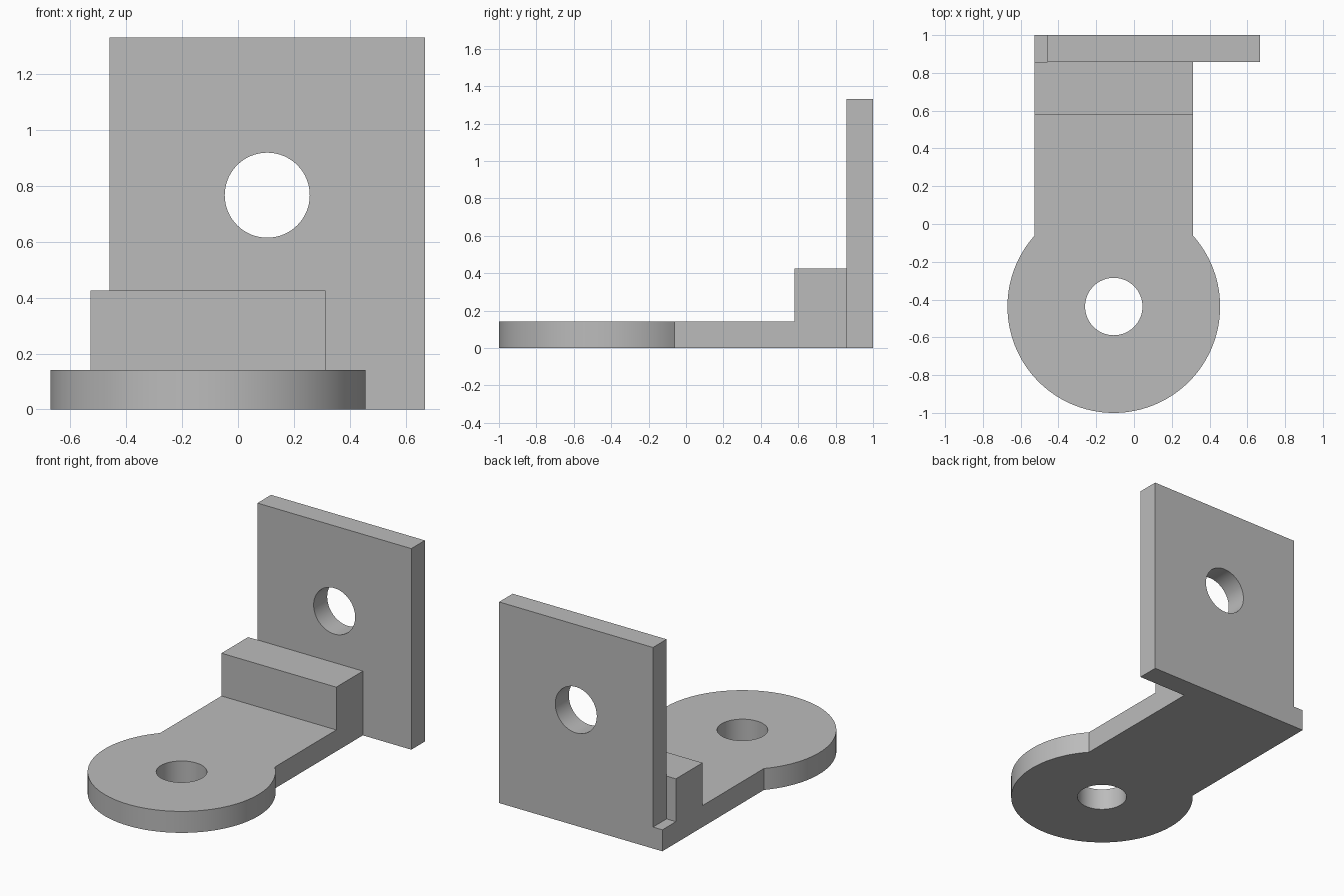
import bpy, bmesh, math
from mathutils import Matrix, Vector

if "Cube" in bpy.data.objects:
    bpy.data.objects.remove(bpy.data.objects["Cube"], do_unlink=True)

# Single grey metal
metal = bpy.data.materials.new("grey_metal")
metal.use_nodes = True
grey = (0.5, 0.5, 0.5, 1)
metal.diffuse_color = grey
metal.node_tree.nodes["Principled BSDF"].inputs["Base Color"].default_value = grey

THICK = 0.142
EYE = Vector((-0.107, -0.437, 0))
EYE_R, HOLE_R, HALF_W = 0.563, 0.152, 0.42
WALL_FRONT, WALL_X, WALL_HOLE_Z = 0.858, 0.1045, 0.766


def finish(bm, name):
    bmesh.ops.recalc_face_normals(bm, faces=bm.faces)
    mesh = bpy.data.meshes.new(name)
    bm.to_mesh(mesh)
    bm.free()
    mesh.materials.append(metal)
    ob = bpy.data.objects.new(name, mesh)
    bpy.context.collection.objects.link(ob)
    return ob


def box(name, lo, hi):
    lo, hi = Vector(lo), Vector(hi)
    bm = bmesh.new()
    bmesh.ops.create_cube(bm, size=1, matrix=Matrix.Translation((lo + hi) / 2)
                          @ Matrix.Diagonal((*(hi - lo), 1)))
    return finish(bm, name)


def drill(name, centre, axis):
    bm = bmesh.new()
    turn = Matrix.Rotation(math.pi / 2, 4, "X") if axis == "Y" else Matrix()
    bmesh.ops.create_cone(bm, cap_ends=True, segments=64, radius1=HOLE_R, radius2=HOLE_R,
                          depth=0.5, matrix=Matrix.Translation(centre) @ turn)
    ob = finish(bm, name)
    ob.hide_render = True
    return ob


def combine(target, tool, operation):
    mod = target.modifiers.new(operation, "BOOLEAN")
    mod.object, mod.operation, mod.solver = tool, operation, "EXACT"
    mesh = bpy.data.meshes.new_from_object(
        target.evaluated_get(bpy.context.evaluated_depsgraph_get()))
    target.modifiers.clear()
    target.data = mesh
    bpy.data.objects.remove(tool, do_unlink=True)


# Base plate: round eye running into a straight arm
start = math.acos(HALF_W / EYE_R)
sweep = math.pi + 2 * start
steps = 88
outline = [EYE + EYE_R * Vector((math.cos(a), math.sin(a), 0))
           for a in (start - sweep * i / steps for i in range(steps + 1))]
outline += [Vector((EYE.x - HALF_W, 1, 0)), Vector((EYE.x + HALF_W, 1, 0))]
bm = bmesh.new()
face = bm.faces.new([bm.verts.new(p) for p in outline])
ext = bmesh.ops.extrude_face_region(bm, geom=[face], use_keep_orig=True)
bmesh.ops.translate(bm, vec=(0, 0, THICK),
                    verts=[g for g in ext["geom"] if isinstance(g, bmesh.types.BMVert)])
bracket = finish(bm, "bracket")

# Raised step, upright wall and the two bolt holes
step = box("step", (EYE.x - HALF_W, 0.58, 0), (EYE.x + HALF_W, WALL_FRONT, 0.425))
combine(bracket, step, "UNION")
wall = box("wall", (WALL_X - EYE_R, WALL_FRONT, 0), (WALL_X + EYE_R, 1, 1.33))
combine(bracket, wall, "UNION")
combine(bracket, drill("eye_cutter", EYE, "Z"), "DIFFERENCE")
combine(bracket, drill("wall_cutter", (WALL_X, 0.93, WALL_HOLE_Z), "Y"), "DIFFERENCE")

# Smooth the round sides, keep hard edges
bpy.ops.object.select_all(action="DESELECT")
bracket.select_set(True)
bpy.context.view_layer.objects.active = bracket
bpy.ops.object.shade_smooth_by_angle(angle=math.radians(30))
